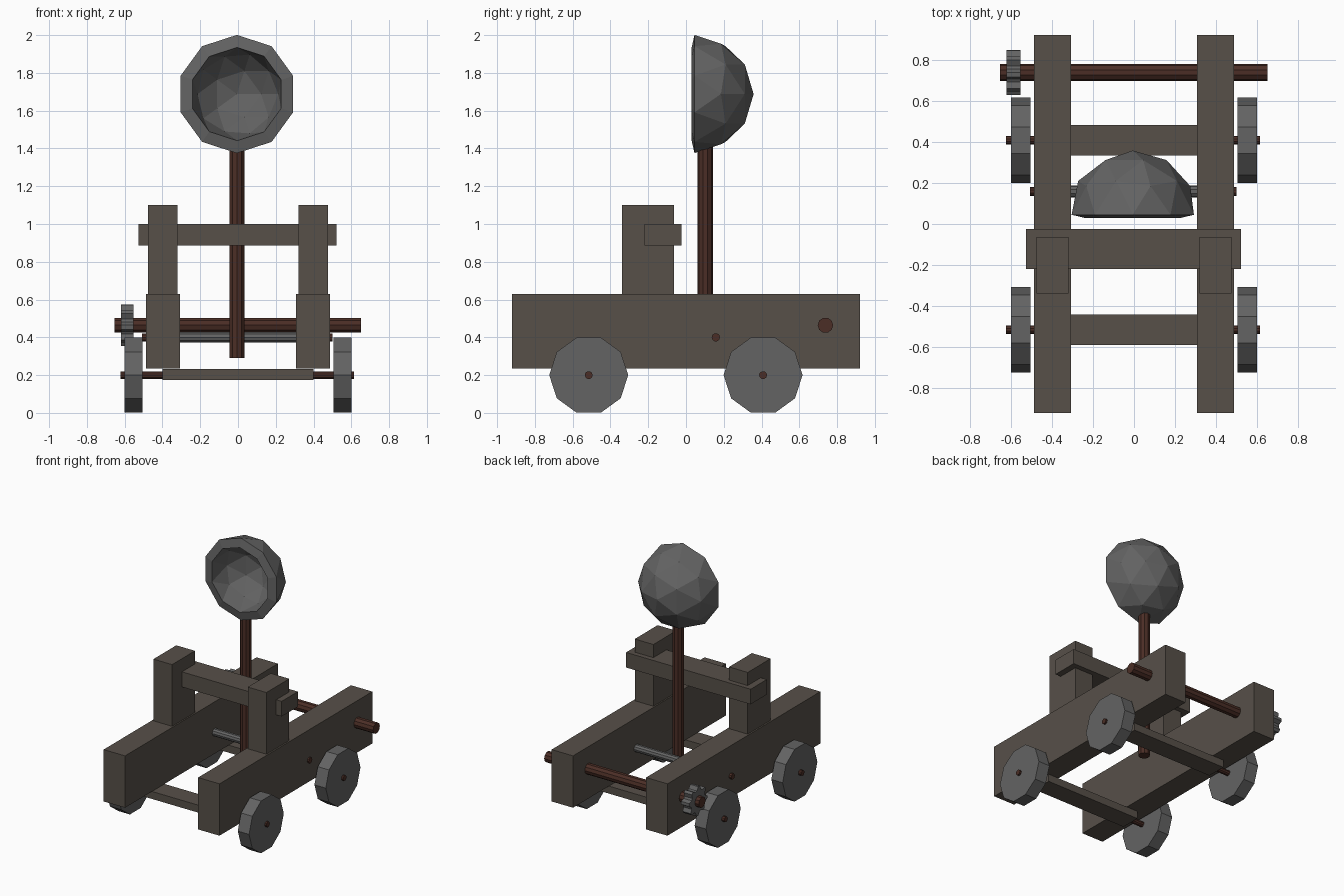
import bpy, bmesh, math
from mathutils import Matrix

if "Cube" in bpy.data.objects:
    bpy.data.objects.remove(bpy.data.objects["Cube"])


def material(name, rgb):
    m = bpy.data.materials.new(name)
    m.diffuse_color = (*rgb, 1)
    m.use_nodes = True
    m.node_tree.nodes["Principled BSDF"].inputs["Base Color"].default_value = m.diffuse_color
    return m


WOOD = material("weathered_wood", (0.095, 0.08, 0.066))
ROD = material("dark_red_wood", (0.07, 0.027, 0.019))
IRON = material("iron", (0.125, 0.125, 0.125))


def finish(name, bm, mat):
    bmesh.ops.recalc_face_normals(bm, faces=bm.faces[:])
    me = bpy.data.meshes.new(name)
    bm.to_mesh(me)
    bm.free()
    me.materials.append(mat)
    ob = bpy.data.objects.new(name, me)
    bpy.context.collection.objects.link(ob)
    return ob


def box(name, x, y, z, mat=WOOD):
    bm = bmesh.new()
    bmesh.ops.create_cube(bm, size=1)
    for v in bm.verts:
        v.co = [lo + (c + 0.5) * (hi - lo) for c, (lo, hi) in zip(v.co, (x, y, z))]
    return finish(name, bm, mat)


def prism_x(name, x, y, z, radii, mat):
    """Extrude a ring of radii, centred on (y, z), along x."""
    bm = bmesh.new()
    n = len(radii)
    ring = [bm.verts.new((x[0], y + r * math.cos(math.tau * i / n),
                          z + r * math.sin(math.tau * i / n))) for i, r in enumerate(radii)]
    face = bm.faces.new(ring)
    ext = bmesh.ops.extrude_face_region(bm, geom=[face], use_keep_orig=True)["geom"]
    bmesh.ops.translate(bm, verts=[g for g in ext if isinstance(g, bmesh.types.BMVert)],
                        vec=(x[1] - x[0], 0, 0))
    return finish(name, bm, mat)


# Frame beams and uprights on both sides
for side, s in (("left", -1), ("right", 1)):
    box(f"{side}_beam", sorted((s * 0.308, s * 0.488)), (-0.92, 0.92), (0.235, 0.63))
    box(f"{side}_post", sorted((s * 0.319, s * 0.476)), (-0.338, -0.063), (0.6, 1.1))

# Stop bar through the uprights
box("stop_bar", (-0.527, 0.522), (-0.22, -0.025), (0.885, 1.0))

# Axles, their cross planks and wheels
for end, y in (("front", -0.515), ("rear", 0.408)):
    box(f"{end}_axle_plank", (-0.4, 0.4), (y - 0.075, y + 0.075), (0.175, 0.232))
    prism_x(f"{end}_axle", (-0.623, 0.614), y, 0.2, [0.021] * 10, ROD)
    for side, s in (("left", -1), ("right", 1)):
        prism_x(f"{end}_{side}_wheel", sorted((s * 0.505, s * 0.6)), y, 0.2, [0.209] * 10, IRON)

# Pivot rod with sleeve
prism_x("pivot_rod", (-0.507, 0.5), 0.158, 0.4, [0.022] * 10, ROD)
prism_x("pivot_sleeve", (-0.32, 0.32), 0.158, 0.4, [0.029] * 10, IRON)

# Winch rod with toothed ratchet
prism_x("winch_rod", (-0.653, 0.65), 0.738, 0.464, [0.041] * 10, ROD)
prism_x("ratchet_wheel", (-0.62, -0.552), 0.738, 0.464, [0.11, 0.11, 0.085, 0.085] * 8, IRON)

# Throwing arm
bm = bmesh.new()
bmesh.ops.create_cone(bm, cap_ends=True, segments=10, radius1=0.041, radius2=0.041, depth=1.13,
                      matrix=Matrix.Translation((-0.005, 0.102, 0.855)))
finish("throwing_arm", bm, ROD)

# Bowl: half an icosphere, hollow, opening to the front
bpy.ops.mesh.primitive_ico_sphere_add(subdivisions=2, radius=0.313)
bowl = bpy.context.object
bowl.name = "bowl"
bm = bmesh.new()
bm.from_mesh(bowl.data)
bmesh.ops.delete(bm, geom=[v for v in bm.verts if v.co.z < -0.01], context='VERTS')
bmesh.ops.transform(bm, verts=bm.verts[:], matrix=Matrix.Translation((-0.006, 0.045, 1.688))
                    @ Matrix.Rotation(-math.pi / 2, 4, 'X'))
bm.to_mesh(bowl.data)
bm.free()
bowl.data.materials.append(IRON)
shell = bowl.modifiers.new("shell", 'SOLIDIFY')
shell.thickness = 0.068
shell.offset = -1
